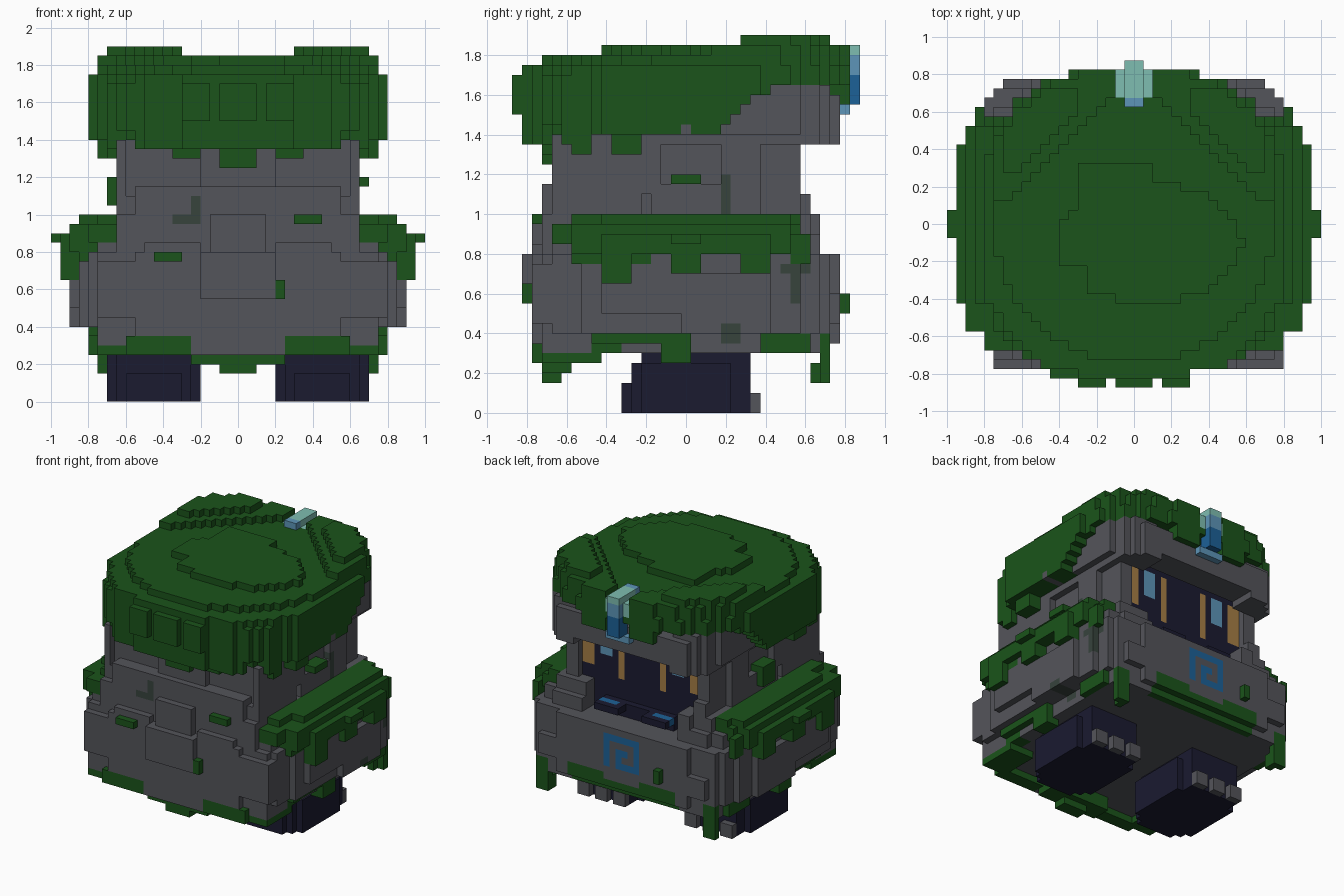
import bpy
import math
import random
from mathutils import Vector

random.seed(4)
S = 0.05
COLOURS = {
    "stone": (0.088, 0.089, 0.103), "moss": (0.0105, 0.088, 0.0105),
    "stain": (0.038, 0.057, 0.046), "navy": (0.0105, 0.0105, 0.03),
    "pale_teal": (0.21, 0.51, 0.44), "sky_blue": (0.11, 0.30, 0.48),
    "deep_blue": (0.012, 0.12, 0.31), "amber": (0.38, 0.21, 0.06),
}
MATS = {}
for name, c in COLOURS.items():
    MATS[name] = bpy.data.materials.new(name)
    MATS[name].diffuse_color = (*c, 1)

vox = {}  # (i, j, k) -> (part, colour); shared so hidden faces are skipped


def cells(x, y, z):
    """Cells whose centres lie inside the box."""
    for i in range(-21, 21):
        if x[0] < (i + .5) * S < x[1]:
            for j in range(-19, 20):
                if y[0] < j * S < y[1]:
                    for k in range(40):
                        if z[0] < (k + .5) * S < z[1]:
                            yield i, j, k


def fill(part, colour, x, y, z, mirror=True, where=None):
    for i, j, k in cells(x, y, z):
        if where and not where((i + .5) * S, j * S, (k + .5) * S):
            continue
        vox[i, j, k] = (part, colour)
        if mirror:
            vox[-1 - i, j, k] = (part, colour)


def carve(x, y, z):
    for c in cells(x, y, z):
        vox.pop(c, None)


def paint(colour, x, y, z):
    for c in cells(x, y, z):
        if c in vox:
            vox[c] = (vox[c][0], colour)


# Stone trunk: stacked slabs
for w, y0, y1, z0, z1 in [
        (.75, -.725, .725, .30, .80), (.80, -.675, .675, .40, .80),
        (.55, -.775, .775, .35, .80), (.75, -.775, -.7, .45, .75),
        (.75, -.675, .625, .80, .90), (.65, -.725, .675, .80, .90),
        (.65, -.725, .625, .90, 1.0), (.60, -.675, .575, 1.0, 1.1),
        (.60, -.625, .575, 1.1, 1.4)]:
    fill("body", "stone", (0, w), (y0, y1), (z0, z1))

# Stone plates on the rear and sides
for x0, x1, y0, y1, z0, z1 in [
        (0, .25, -.775, -.7, .25, .45), (0, .20, -.825, -.7, .55, .80),
        (0, .15, -.775, -.7, .80, 1.0), (.2, .5, -.775, -.7, .80, .85),
        (0, .55, -.725, -.6, 1.0, 1.15), (0, .2, -.675, -.6, 1.15, 1.4),
        (.6, .65, -.675, -.2, 1.0, 1.40), (.6, .65, .175, .375, 1.0, 1.4),
        (.6, .65, -.2, .2, 1.0, 1.15), (.6, .65, -.575, -.1, 1.1, 1.45),
        (.8, .85, -.525, .575, .40, .80), (.85, .9, -.425, -.025, .50, .80),
        (.85, .9, -.025, .425, .40, .70), (.55, .7, .7, .775, .45, .60)]:
    fill("stone_plates", "stone", (x0, x1), (y0, y1), (z0, z1))
fill("stone_plates", "stone", (.7, .8), (-.775, -.6), (.45, .75), mirror=False)
fill("stone_plates", "stone", (-.5, -.4), (.575, .675), (.8, 1.0), mirror=False)
fill("stone_plates", "stone", (-.6, -.5), (.575, .625), (.9, 1.1), mirror=False)

# Brow and head core under the cap
fill("brow", "stone", (0, .65), (-.625, .625), (1.35, 1.7))
fill("brow", "stone", (.3, .65), (.175, .675), (1.35, 1.65))
fill("brow", "stone", (.6, .70), (.175, .575), (1.40, 1.65))
fill("brow", "stone", (0, .55), (.575, .775), (1.40, 1.60))
fill("brow", "stone", (.4, .60), (.575, .725), (1.35, 1.65))
fill("brow", "stone", (.4, .55), (.575, .775), (1.35, 1.45))

# Face recess with a dark back wall
carve((-.5, .5), (.475, .56), (1.0, 1.45))
carve((-.4, .4), (.475, .9), (1.0, 1.40))
carve((-.4, .4), (.525, .9), (.80, 1.0))
fill("face", "navy", (0, .5), (.425, .525), (.80, 1.45))
fill("face", "navy", (0, .3), (.425, .575), (.80, .90))
for x0, x1, colour, z0, z1 in [
        (.15, .2, "amber", 1.05, 1.40), (.25, .35, "sky_blue", 1.2, 1.4),
        (.4, .5, "amber", 1.10, 1.40)]:
    fill("face", colour, (x0, x1), (.475, .525), (z0, z1))
fill("mouth", "navy", (.1, .3), (.525, .675), (.85, .90))
fill("mouth", "deep_blue", (.15, .3), (.575, .625), (.85, .90))

# Emblem on the chest, painted flush
SPIRAL = ["111111", "100001", "101101", "101001", "101111"]
for r, row in enumerate(SPIRAL):
    for c, ch in enumerate(row):
        if ch == "1":
            vox[2 - c, 15, 14 - r] = ("body", "deep_blue")

# Damp stains painted on the stone
for x, y, z in [((-.25, -.2), (-.75, -.7), (1.0, 1.1)),
                ((-.35, -.2), (-.8, -.7), (.95, 1.0)),
                ((.25, .3), (-.8, -.75), (.55, .65)),
                ((.2, .25), (-.8, -.75), (.65, .75)),
                ((.6, .65), (.175, .225), (1.0, 1.2)),
                ((.6, .65), (-.1, .2), (1.15, 1.2)),
                ((.75, .9), (.525, .575), (.55, .75)),
                ((.75, .9), (.475, .625), (.7, .75)),
                ((.7, .9), (.175, .275), (.35, .45)),
                ((.4, .55), (.75, .8), (.70, .75))]:
    paint("stain", x, y, z)

# Shoulder moss: stepped mound with hanging tufts
fill("shoulder_moss", "moss", (.65, .75), (-.575, .575), (.90, 1.0))
fill("shoulder_moss", "moss", (.65, .80), (-.675, .575), (.85, .95))
for x1, y0, y1, z0, z1 in [
        (.85, -.425, .525, .80, 1.0), (.90, -.575, .525, .80, .95),
        (.95, -.425, .425, .80, .90), (1.0, -.075, .075, .85, .90)]:
    fill("shoulder_moss", "moss", (.75, x1), (y0, y1), (z0, z1))
for y0, y1, x1, z0 in [(-.425, -.275, .95, .65), (-.075, .075, .95, .70),
                       (.275, .425, .95, .70), (.525, .625, .85, .75),
                       (-.275, -.175, .9, .75), (-.575, -.425, .85, .75)]:
    fill("shoulder_moss", "moss", (.8, x1), (y0, y1), (z0, .90))

# Moss skirt around the foot of the trunk
for x0, x1, y0, y1, z0, z1 in [
        (.25, .60, -.775, -.65, .25, .35), (.55, .75, -.725, -.425, .25, .30),
        (0, .25, -.725, -.55, .20, .30), (0, .10, -.725, -.625, .15, .25),
        (.7, .80, -.475, -.025, .35, .45), (.65, .75, -.475, -.325, .30, .40),
        (.7, .80, -.125, .025, .25, .40), (.75, .80, .375, .625, .30, .40),
        (.65, .75, .675, .725, .15, .40), (.65, .70, .625, .725, .15, .25),
        (.0, .15, .675, .775, .35, .40), (.15, .45, .675, .775, .35, .45),
        (.0, .45, .675, .725, .30, .40)]:
    fill("skirt_moss", "moss", (x0, x1), (y0, y1), (z0, z1))

# Small moss sprigs
for x, y, z in [((.3, .45), (-.775, -.7), (.95, 1.0)),
                ((-.45, -.3), (-.825, -.75), (.75, .80)),
                ((.2, .25), (-.825, -.75), (.55, .65)),
                ((.6, .7), (-.075, .075), (1.15, 1.2)),
                ((-.7, -.6), (-.075, .075), (1.05, 1.2)),
                ((-.35, -.3), (.775, .825), (.50, .60))]:
    fill("moss_sprigs", "moss", x, y, z, mirror=False)


# Moss cap: rounded drum whose rim lifts over the face
def radius(x, y):
    b = .82 if y > 0 else .79
    return (abs(x / .8) ** 2.8 + abs(y / b) ** 2.8) ** (1 / 2.8)


hang = [random.choice((0, 0, .05, .1)) for _ in range(24)]


def cap_shape(x, y, z):
    r = radius(x, y)
    a = math.atan2(y, abs(x))
    rim = 1.40 + hang[int((a + math.pi / 2) / math.pi * 23)] * .6
    if y > .18:
        rim = min(1.66, 1.45 + (y - .18) * .8)
    if r < .82:
        rim = 1.6
    top = 1.8 if math.hypot(x, y) < .75 else 1.75
    return r < 1.01 and rim < z + .01 and z < top


fill("cap", "moss", (0, .8), (-.825, .825), (1.25, 1.8), where=cap_shape)
# raised central clump, front mound and twin horn ridges
fill("cap", "moss", (-.6, .6), (-.425, .325), (1.8, 1.85), mirror=False,
     where=lambda x, y, z: ((x - .08) / .5) ** 2 + ((y + .1) / .32) ** 2 < 1
     and not (x < -.25 and y < -.2) or (-.3 < x < .1 and 0 < y))
fill("cap", "moss", (0, .75), (.15, .825), (1.75, 1.85),
     where=lambda x, y, z: radius(x, y) < 1.0 and x + y > .78)
fill("cap", "moss", (.3, .7), (.275, .725), (1.85, 1.9),
     where=lambda x, y, z: radius(x, y) < .97 and x + y > .92)
# hanging tufts on the rear and sides, trimmed to the round outline
for x0, x1, y0, y1, z0, z1 in [
        (0, .30, -.825, -.65, 1.35, 1.75), (.3, .55, -.775, -.65, 1.35, 1.75),
        (0, .10, -.875, -.7, 1.5, 1.7), (.15, .3, -.875, -.7, 1.5, 1.7),
        (0, .10, -.725, -.625, 1.25, 1.5), (.2, .35, -.725, -.6, 1.3, 1.5),
        (.5, .65, -.725, -.6, 1.45, 1.7),
        (.65, .70, -.575, -.475, 1.3, 1.6), (.65, .75, -.725, -.5, 1.35, 1.7),
        (.65, .75, -.375, -.225, 1.3, 1.5), (.65, .8, -.475, .175, 1.4, 1.75),
        (.1, .3, .725, .825, 1.55, 1.8)]:
    fill("cap_tufts", "moss", (x0, x1), (y0, y1), (z0, z1),
         where=lambda x, y, z: x < .3 or radius(x, y) < 1.04)
paint("stone", (.6, .85), (-.025, .025), (1.4, 1.45))

# Brow crystal: raised ridge with pale flanks, deep base
carve((-.1, .1), (.625, .9), (1.8, 1.9))
fill("crystal", "pale_teal", (0, .10), (.675, .825), (1.70, 1.80))
fill("crystal", "deep_blue", (0, .05), (.775, .875), (1.55, 1.70))
fill("crystal", "sky_blue", (0, .05), (.775, .875), (1.70, 1.80))
fill("crystal", "sky_blue", (0, .10), (.775, .825), (1.50, 1.55))
fill("crystal", "pale_teal", (0, .05), (.675, .875), (1.80, 1.85))
fill("crystal", "sky_blue", (0, .05), (.625, .675), (1.80, 1.85))

# Feet with stone toes
fill("feet", "navy", (.25, .65), (-.225, .325), (0, .30))
fill("feet", "navy", (.20, .70), (-.225, .225), (0, .25))
fill("feet", "navy", (.25, .65), (-.275, .275), (0, .25))
fill("feet", "navy", (.30, .60), (-.325, .325), (0, .15))
for x0 in (.25, .40, .55):
    fill("toes", "stone", (x0, x0 + .1), (.325, .375), (0, .10))

# Build one mesh per part from the exposed cell faces
DIRS = [Vector(d) for d in ((1, 0, 0), (-1, 0, 0), (0, 1, 0),
                            (0, -1, 0), (0, 0, 1), (0, 0, -1))]
for part in sorted({p for p, _ in vox.values()}):
    own = {c: col for c, (p, col) in vox.items() if p == part}
    slots = sorted(set(own.values()))
    index, faces, ids = {}, [], []
    for (i, j, k), colour in own.items():
        centre = Vector((i + .5, j, k + .5))
        for d in DIRS:
            if (i + int(d.x), j + int(d.y), k + int(d.z)) in vox:
                continue
            u = Vector((d.y, d.z, d.x))
            v = d.cross(u)
            quad = []
            for a, b in ((-1, -1), (1, -1), (1, 1), (-1, 1)):
                p = (centre + (d + a * u + b * v) * .5) * S
                key = tuple(round(t, 4) for t in p)
                quad.append(index.setdefault(key, len(index)))
            faces.append(quad)
            ids.append(slots.index(colour))
    mesh = bpy.data.meshes.new(part)
    mesh.from_pydata(list(index), [], faces)
    for s in slots:
        mesh.materials.append(MATS[s])
    mesh.polygons.foreach_set("material_index", ids)
    mesh.update()
    bpy.context.collection.objects.link(bpy.data.objects.new(part, mesh))
